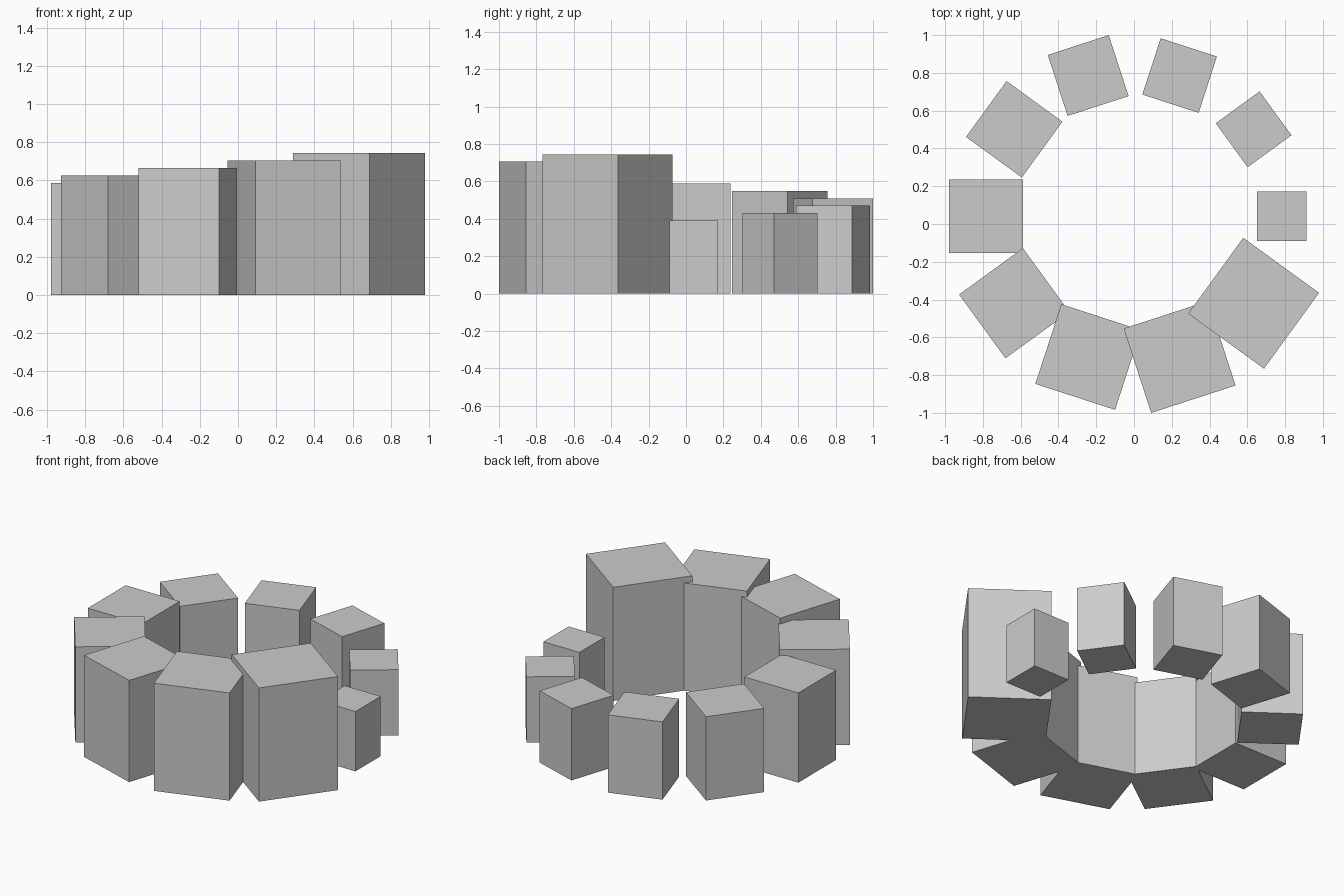
import bpy
from math import cos, sin, tau

if "Cube" in bpy.data.objects:
    bpy.data.objects.remove(bpy.data.objects["Cube"])

COUNT = 10
RADIUS = 0.7834
BASE = 0.2611            # width of the smallest block
CENTRE = (-0.0005, 0.041)


def add_block(i):
    """Square pillar facing the ring centre, 10% larger per step."""
    a = tau * i / COUNT
    width = BASE * (1 + 0.1 * i)
    height = 1.5 * width
    bpy.ops.mesh.primitive_cube_add(
        size=1,
        location=(CENTRE[0] + RADIUS * cos(a), CENTRE[1] + RADIUS * sin(a), height / 2),
        rotation=(0, 0, a))
    block = bpy.context.object
    block.name = f"ring_block_{i + 1}"
    block.scale = (width, width, height)
    bpy.ops.object.transform_apply(location=False, rotation=False, scale=True)


# Ring of growing blocks
for i in range(COUNT):
    add_block(i)
